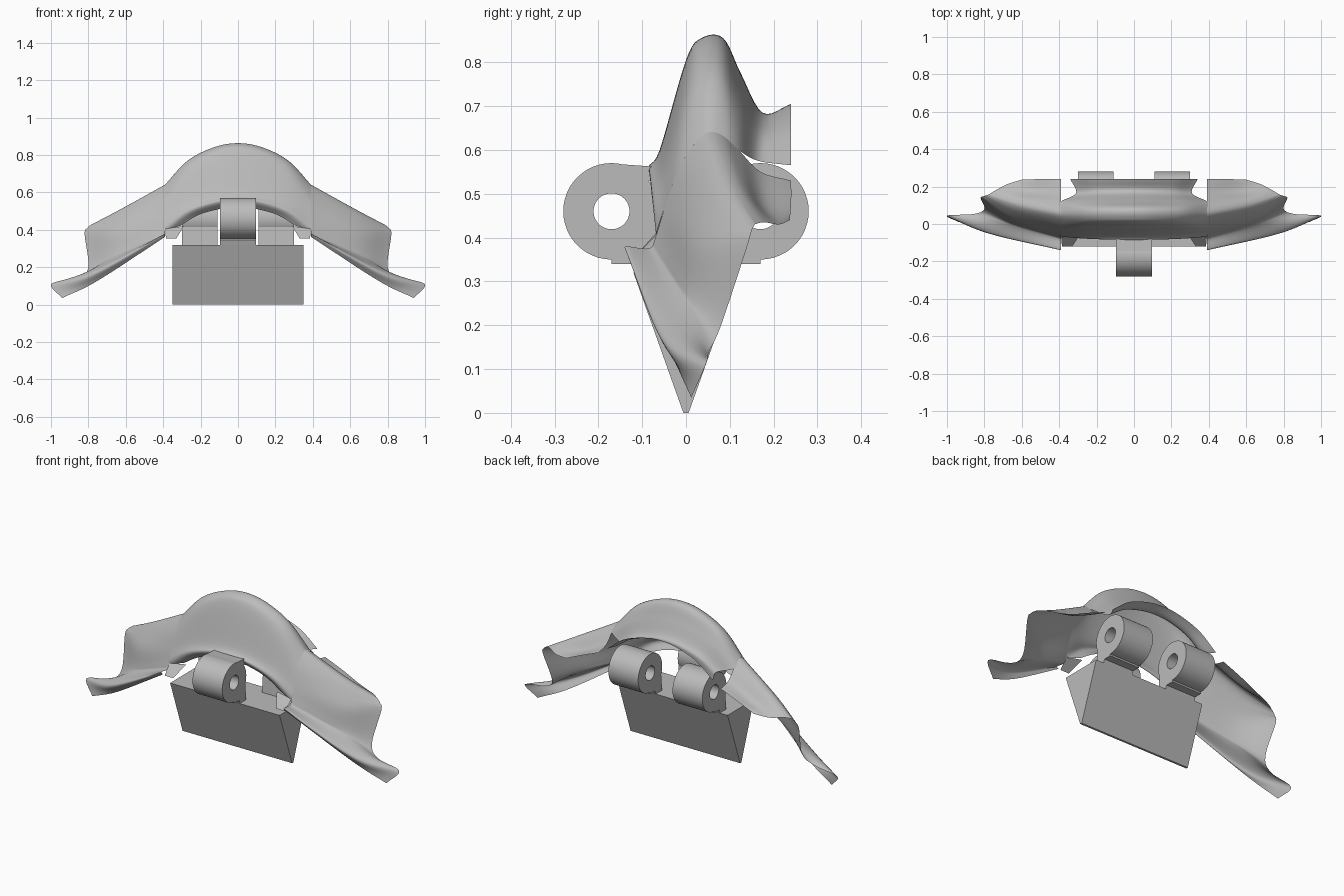
import bpy, bmesh, math
from mathutils import Vector

cube = bpy.data.objects.get("Cube")
if cube:
    bpy.data.objects.remove(cube, do_unlink=True)

grey = bpy.data.materials.new("plain grey")
grey.use_nodes = True
grey.diffuse_color = (.5, .5, .5, 1)
for node in grey.node_tree.nodes:
    if node.type == 'BSDF_PRINCIPLED':
        node.inputs["Base Color"].default_value = (.5, .5, .5, 1)
        node.inputs["Roughness"].default_value = .6


def finish(name, bm, angle=None):
    """Turn a bmesh into a named grey object, smooth below the given angle."""
    bmesh.ops.recalc_face_normals(bm, faces=bm.faces)
    mesh = bpy.data.meshes.new(name)
    bm.to_mesh(mesh)
    bm.free()
    obj = bpy.data.objects.new(name, mesh)
    bpy.context.collection.objects.link(obj)
    mesh.materials.append(grey)
    if angle:
        bpy.ops.object.select_all(action='DESELECT')
        obj.select_set(True)
        bpy.context.view_layer.objects.active = obj
        bpy.ops.object.shade_smooth_by_angle(angle=math.radians(angle))
    return obj


def smooth_curve(points, steps):
    """Interpolate a Catmull-Rom curve through the points."""
    pts = [Vector(p) for p in points]
    pts = [pts[0] * 2 - pts[1]] + pts + [pts[-1] * 2 - pts[-2]]
    out = []
    for a, b, c, d in zip(pts, pts[1:], pts[2:], pts[3:]):
        for i in range(steps):
            t = i / steps
            out.append((b * 2 + (c - a) * t + (a * 2 - b * 5 + c * 4 - d) * t * t
                        + (b * 3 - a - c * 3 + d) * t ** 3) / 2)
    return out + [pts[-2]]


def sheet(name, rows, along, across):
    """Skin a smooth open sheet over rows of control points."""
    lines = [smooth_curve(r, along) for r in rows]
    columns = [smooth_curve(c, across) for c in zip(*lines)]
    bm = bmesh.new()
    grid = [[bm.verts.new(p) for p in col] for col in columns]
    for left, right in zip(grid, grid[1:]):
        for i in range(len(left) - 1):
            bm.faces.new((left[i], left[i + 1], right[i + 1], right[i]))
    return finish(name, bm, 60)


def prism(name, outline, x0, x1):
    """Extrude a y-z outline along x."""
    bm = bmesh.new()
    ends = [[bm.verts.new((x, y, z)) for y, z in outline] for x in (x0, x1)]
    bm.faces.new(ends[0])
    bm.faces.new(ends[1])
    n = len(outline)
    for i in range(n):
        j = (i + 1) % n
        bm.faces.new((ends[0][i], ends[0][j], ends[1][j], ends[1][i]))
    return finish(name, bm)


def barrel(name, x0, x1, y, z, outer, inner, sides=48):
    """Hollow cylinder lying along x."""
    bm = bmesh.new()
    rings = []
    for x, r in ((x0, outer), (x1, outer), (x1, inner), (x0, inner)):
        rings.append([bm.verts.new((x, y + r * math.cos(a), z + r * math.sin(a)))
                      for a in (math.tau * i / sides for i in range(sides))])
    for ring, following in zip(rings, rings[1:] + rings[:1]):
        for i in range(sides):
            j = (i + 1) % sides
            bm.faces.new((ring[i], ring[j], following[j], following[i]))
    return finish(name, bm, 30)


# Central saddle: each row is front to back, given as y and z at the middle
# and at the end, and the end's x; all rows droop the same way.
saddle_rows = []
for y0, z0, y1, z1, end in (
        (-.05, .52, -.05, .42, .31),
        (-.085, .56, -.068, .405, .39),
        (-.06, .6, -.045, .48, .39),
        (0, .805, -.01, .57, .39),
        (.035, .855, .04, .635, .39),
        (.085, .855, .08, .635, .39),
        (.125, .775, .12, .6, .39),
        (.175, .685, .165, .575, .31),
        (.24, .705, .24, .565, .34)):
    half = [(end * u, y0 + (y1 - y0) * d, z0 + (z1 - z0) * d)
            for u, d in ((.33, .1), (.69, .42), (1, 1))]
    mirrored = [(-x, y, z) for x, y, z in reversed(half)]
    saddle_rows.append(mirrored + [(0, y0, z0)] + half)
sheet("saddle", saddle_rows, 8, 6)

# Wings: rows from the skirt under the front lip, over the ridge, to the back
# flange, each with an inner, middle and outer point.
wing_rows = [
    [(.39, -.13, .362), (.75, -.03, .128), (.94, .012, .035)],
    [(.39, -.138, .38), (.77, -.052, .17), (1, .045, .11)],
    [(.39, -.085, .375), (.68, -.005, .245), (.86, .053, .14)],
    [(.39, -.07, .4), (.64, 0, .29), (.8, .08, .2)],
    [(.39, -.045, .48), (.65, .025, .39), (.82, .138, .375)],
    [(.39, -.01, .57), (.64, .065, .47), (.805, .148, .41)],
    [(.39, .04, .635), (.62, .09, .51), (.785, .155, .427)],
    [(.39, .08, .635), (.615, .115, .515), (.77, .162, .432)],
    [(.39, .12, .6), (.6, .14, .505), (.74, .18, .435)],
    [(.39, .17, .55), (.55, .18, .475), (.68, .212, .43)],
    [(.39, .24, .53), (.5, .24, .485), (.6, .237, .44)]]

for side, s in (("left", 1), ("right", -1)):
    sheet(side + "_wing",
          [[(x * s, y, z) for x, y, z in row] for row in wing_rows], 12, 5)
    # Small ear joining the lip to the saddle
    bm = bmesh.new()
    bm.faces.new([bm.verts.new((x * s, y, z)) for x, y, z in (
        (.29, -.06, .42), (.39, -.068, .405), (.385, -.12, .353), (.33, -.12, .353))])
    finish(side + "_ear", bm)

# Wedge block under the saddle
prism("wedge_block", [(-.006, 0), (.006, 0), (.12, .32), (-.12, .32)], -.35, .35)

# Fillet from the front barrel to the saddle
prism("front_fillet", [(-.145, .567), (-.11, .53), (-.06, .53), (-.075, .562)],
      -.095, .095)

# Hinge barrels: one in front, two behind, each on a short strap
for name, x0, x1, s in (("front", -.095, .095, -1),
                        ("back_left", .11, .3, 1),
                        ("back_right", -.3, -.11, 1)):
    barrel(name + "_barrel", x0, x1, s * .17, .46, .11, .041)
    prism(name + "_strap",
          [(s * .06, .31), (s * .115, .31), (s * .125, .34), (s * .17, .34),
           (s * .17, .375), (s * .07, .42)], x0, x1)
